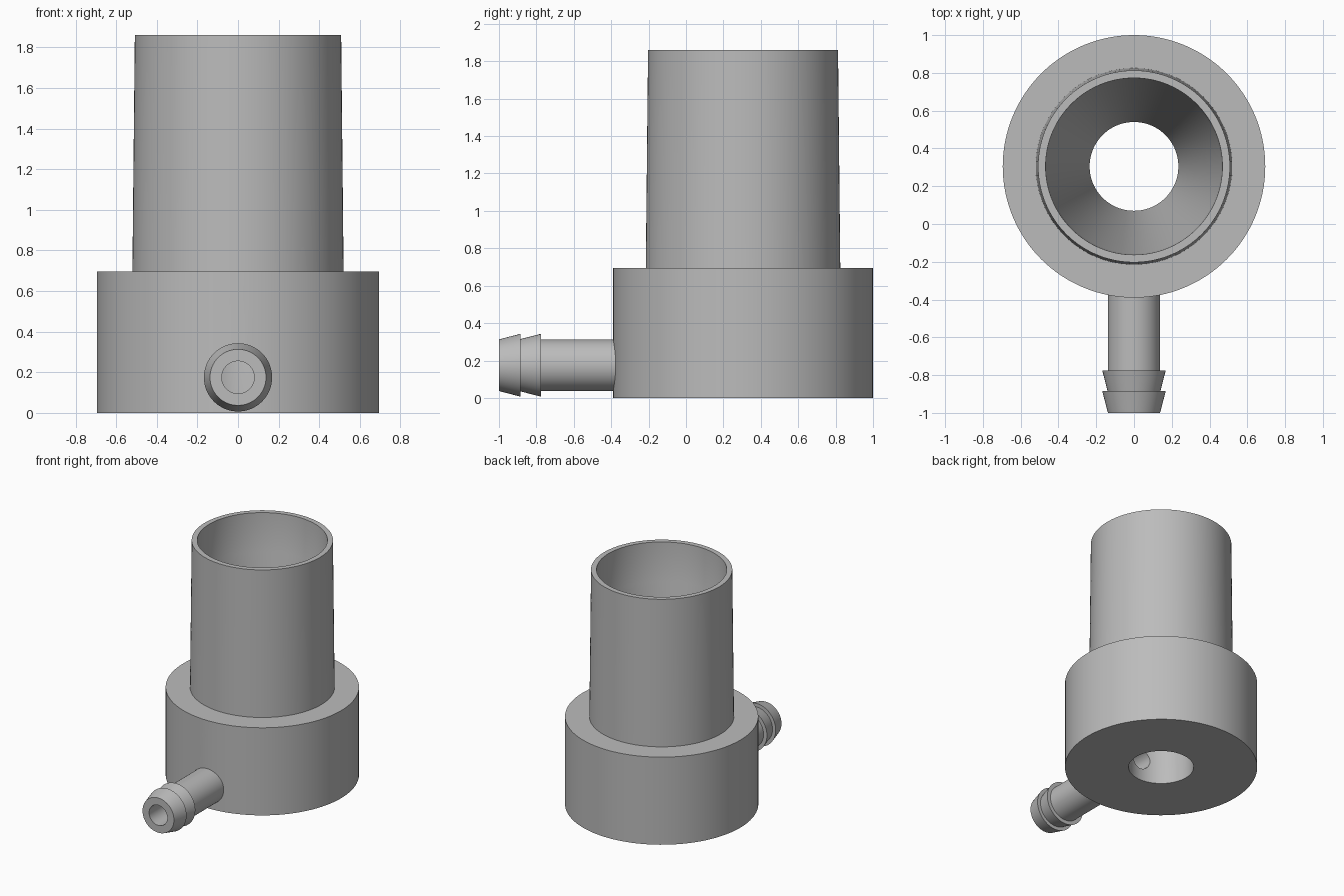
import bpy, bmesh, math
from mathutils import Matrix

if "Cube" in bpy.data.objects:
    bpy.data.objects.remove(bpy.data.objects["Cube"])

GREY = (0.5, 0.5, 0.5, 1)
plastic = bpy.data.materials.new("grey plastic")
plastic.use_nodes = True
plastic.diffuse_color = GREY
plastic.node_tree.nodes["Principled BSDF"].inputs["Base Color"].default_value = GREY

AXIS_Y = 0.305     # centre line of the upright body
PORT_Z = 0.175     # height of the side port
BORE = 0.08


def lathe(name, profile, steps, matrix):
    """Revolve a closed (radius, height) outline about z, then place it."""
    bm = bmesh.new()
    rings = []
    for r, h in profile:
        rings.append([bm.verts.new((r * math.cos(2 * math.pi * i / steps),
                                    r * math.sin(2 * math.pi * i / steps), h))
                      for i in range(steps)])
    for a, b in zip(rings, rings[1:] + rings[:1]):
        for i in range(steps):
            j = (i + 1) % steps
            bm.faces.new((a[i], a[j], b[j], b[i]))
    bmesh.ops.recalc_face_normals(bm, faces=bm.faces)
    bm.transform(matrix)
    mesh = bpy.data.meshes.new(name)
    bm.to_mesh(mesh)
    bm.free()
    mesh.materials.append(plastic)
    obj = bpy.data.objects.new(name, mesh)
    bpy.context.collection.objects.link(obj)
    return obj


def activate(obj):
    bpy.ops.object.select_all(action='DESELECT')
    obj.select_set(True)
    bpy.context.view_layer.objects.active = obj


# Wide base, tapered socket and funnel-shaped passage
body = lathe("body", [(0.235, 0), (0.695, 0), (0.695, 0.695), (0.52, 0.695),
                      (0.508, 1.86), (0.468, 1.86), (0.46, 1.55), (0.235, 0.695)],
             128, Matrix.Translation((0, AXIS_Y, 0)))

# Barbed side port, built upright and laid down towards the front
port_place = Matrix.Translation((0, 0, PORT_Z)) @ Matrix.Rotation(math.pi / 2, 4, 'X')
port = lathe("hose_barb", [(BORE, 0.36), (0.138, 0.36), (0.138, 0.775), (0.168, 0.775),
                           (0.14, 0.885), (0.168, 0.885), (0.138, 1), (BORE, 1)],
             64, port_place)

# Bore from the side port into the central passage
bpy.ops.mesh.primitive_cylinder_add(vertices=64, radius=BORE, depth=0.6,
                                    location=(0, -0.1, PORT_Z),
                                    rotation=(math.pi / 2, 0, 0))
cutter = bpy.context.object
cutter.name = "bore_cutter"
cutter.hide_render = True
cutter.data.materials.append(plastic)
activate(body)
cut = body.modifiers.new("bore", 'BOOLEAN')
cut.operation = 'DIFFERENCE'
cut.solver = 'EXACT'
cut.object = cutter
bpy.ops.object.modifier_apply(modifier=cut.name)
bpy.data.objects.remove(cutter)

for part in (body, port):
    activate(part)
    bpy.ops.object.shade_smooth_by_angle(angle=math.radians(30))
